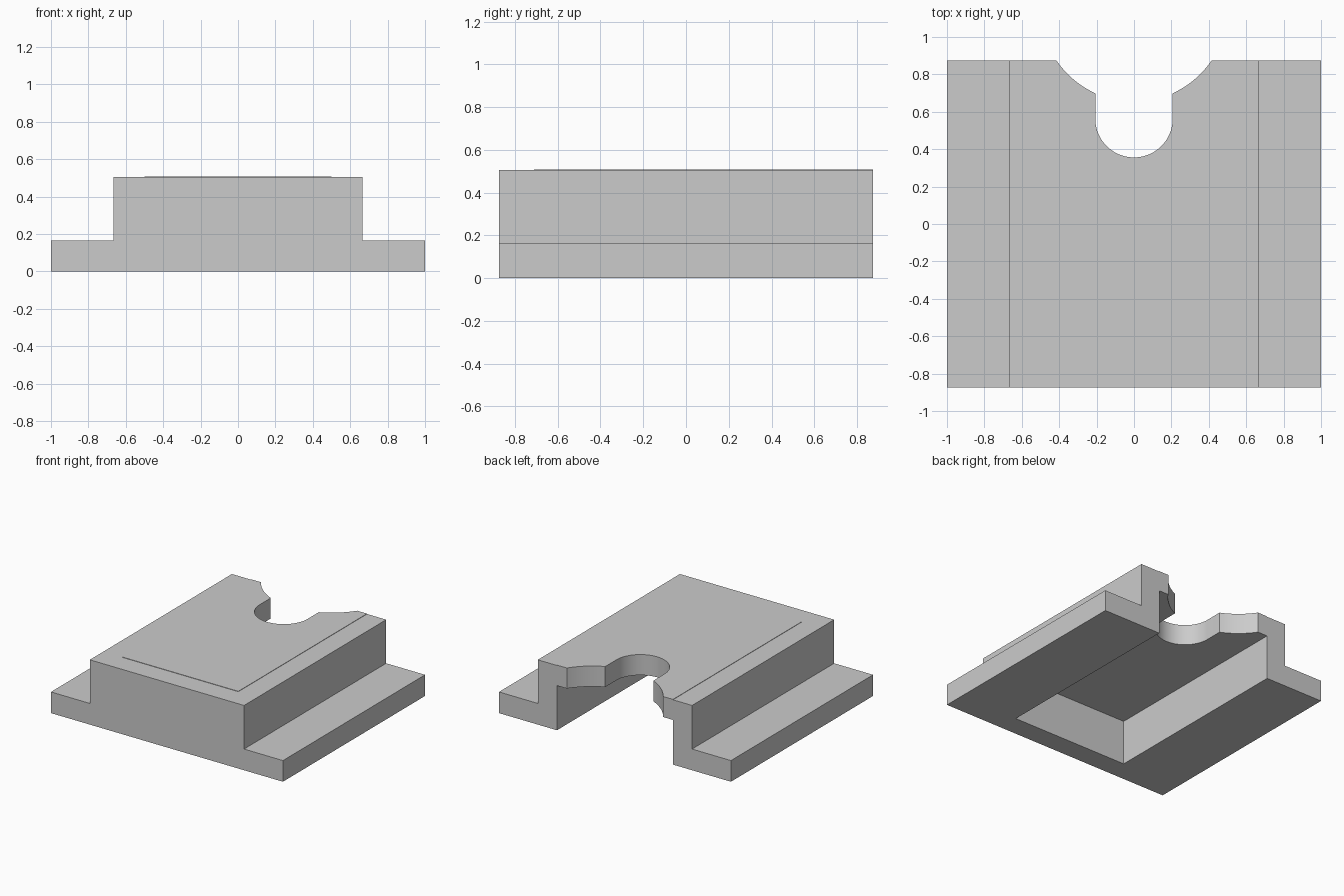
import bpy, bmesh, math

cube = bpy.data.objects.get("Cube")
if cube:
    bpy.data.objects.remove(cube, do_unlink=True)

grey = bpy.data.materials.new("plain_grey")
grey.use_nodes = True
grey.diffuse_color = (0.6, 0.6, 0.6, 1)
grey.node_tree.nodes["Principled BSDF"].inputs["Base Color"].default_value = grey.diffuse_color

HALF_Y, TOP = 0.875, 0.505


def prism(name, outline, direction):
    """Extrude a closed 3D outline along a direction."""
    bm = bmesh.new()
    face = bm.faces.new([bm.verts.new(p) for p in outline])
    ext = bmesh.ops.extrude_face_region(bm, geom=[face])
    verts = [v for v in ext["geom"] if isinstance(v, bmesh.types.BMVert)]
    bmesh.ops.translate(bm, verts=verts, vec=direction)
    bmesh.ops.recalc_face_normals(bm, faces=bm.faces)
    mesh = bpy.data.meshes.new(name)
    bm.to_mesh(mesh)
    bm.free()
    mesh.materials.append(grey)
    obj = bpy.data.objects.new(name, mesh)
    bpy.context.collection.objects.link(obj)
    return obj


def box(name, x, y0, y1, z0, z1):
    corners = [(-x, y0, z0), (x, y0, z0), (x, y1, z0), (-x, y1, z0)]
    return prism(name, corners, (0, 0, z1 - z0))


def combine(target, tool, operation):
    """Apply a boolean and discard the tool."""
    mod = target.modifiers.new(operation, "BOOLEAN")
    mod.operation, mod.object, mod.solver = operation, tool, "EXACT"
    bpy.context.view_layer.objects.active = target
    bpy.ops.object.modifier_apply(modifier=mod.name)
    bpy.data.objects.remove(tool, do_unlink=True)


def arc(cx, cy, r, start, end, n, z):
    angles = [start + (end - start) * i / n for i in range(n + 1)]
    return [(cx + r * math.cos(a), cy + r * math.sin(a), z) for a in angles]


# Stepped body with low side flanges
half = [(1, 0), (1, 0.165), (0.665, 0.165), (0.665, TOP)]
profile = half + [(-x, z) for x, z in reversed(half)]
body = prism("stepped_base", [(x, -HALF_Y, z) for x, z in profile], (0, 2 * HALF_Y, 0))

# Very slightly raised panel on top
combine(body, box("raised_panel", 0.5, -0.71, HALF_Y, 0.42, 0.508), "UNION")

# Underside pocket, open at the back
combine(body, box("pocket_cutter", 0.5, -0.71, 1.2, -0.2, 0.348), "DIFFERENCE")

# Notch through the roof: wide scallop joined to a round-ended slot
R, SLOT, CY, SY, Z = 0.5, 0.207, 1.154, 0.563, 0.2
meet = math.acos(SLOT / R)
outline = arc(0, CY, R, -math.pi, -math.pi + meet, 24, Z)
outline += arc(0, SY, SLOT, -math.pi, 0, 40, Z)
outline += arc(0, CY, R, -meet, 0, 24, Z)
combine(body, prism("notch_cutter", outline, (0, 0, 0.5)), "DIFFERENCE")

# Smooth curved walls, keep hard edges
bpy.ops.object.select_all(action="DESELECT")
body.select_set(True)
bpy.context.view_layer.objects.active = body
bpy.ops.object.shade_smooth_by_angle(angle=math.radians(25))
